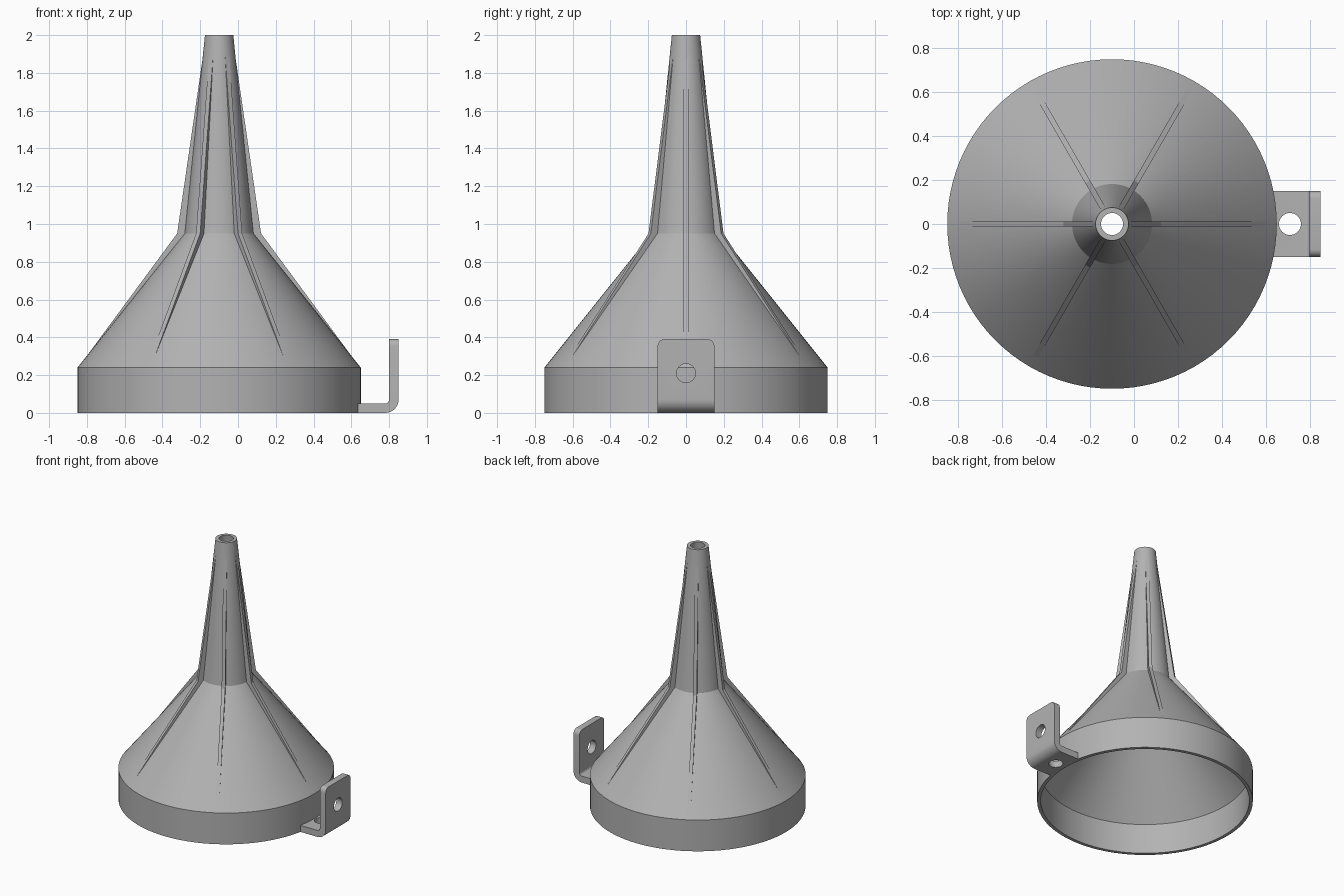
import bpy, bmesh, math
from mathutils import Matrix, Vector

if "Cube" in bpy.data.objects:
    bpy.data.objects.remove(bpy.data.objects["Cube"])

CX = -0.10   # funnel axis
SEG = 96

grey = bpy.data.materials.new("plain grey")
grey.diffuse_color = (0.45, 0.45, 0.45, 1)
grey.use_nodes = True
grey.node_tree.nodes["Principled BSDF"].inputs["Base Color"].default_value = grey.diffuse_color


def finish(bm, name, smooth=True):
    bmesh.ops.recalc_face_normals(bm, faces=bm.faces)
    me = bpy.data.meshes.new(name)
    bm.to_mesh(me)
    bm.free()
    me.materials.append(grey)
    ob = bpy.data.objects.new(name, me)
    bpy.context.collection.objects.link(ob)
    if smooth:
        smooth_object(ob)
    return ob


def smooth_object(ob):
    bpy.ops.object.select_all(action='DESELECT')
    ob.select_set(True)
    bpy.context.view_layer.objects.active = ob
    bpy.ops.object.shade_smooth_by_angle(angle=math.radians(25))


def prism(bm, pts, depth):
    """Extrude an (x, z) outline along y, centred on y = 0."""
    f = bm.faces.new([bm.verts.new((x, -depth / 2, z)) for x, z in pts])
    ext = bmesh.ops.extrude_face_region(bm, geom=[f])["geom"]
    new = [v for v in ext if isinstance(v, bmesh.types.BMVert)]
    bmesh.ops.translate(bm, verts=new, vec=(0, depth, 0))
    return list(f.verts) + new


# Funnel shell: closed wall profile (radius, height) spun round the axis
wall = [(0.75, 0), (0.75, 0.24), (0.182, 0.95), (0.075, 2.0),
        (0.05, 2.0), (0.157, 0.94), (0.725, 0.23), (0.725, 0)]
bm = bmesh.new()
rings = []
for r, z in wall:
    rings.append([bm.verts.new((CX + r * math.cos(2 * math.pi * i / SEG),
                                r * math.sin(2 * math.pi * i / SEG), z))
                  for i in range(SEG)])
for k, a in enumerate(rings):
    b = rings[(k + 1) % len(rings)]
    for i in range(SEG):
        j = (i + 1) % SEG
        bm.faces.new((a[i], a[j], b[j], b[i]))
finish(bm, "funnel_shell")

# Six thin ribs running down the cone and the spout
rib = [(0.745, 0.241), (0.222, 0.95), (0.084, 1.90), (0.075, 1.90),
       (0.17, 0.945), (0.735, 0.241)]
bm = bmesh.new()
for k in range(6):
    verts = prism(bm, rib, 0.025)
    bmesh.ops.transform(bm, verts=verts,
                        matrix=Matrix.Translation((CX, 0, 0)) @ Matrix.Rotation(k * math.pi / 3, 4, 'Z'))
finish(bm, "ribs", smooth=False)

# Bent mounting bracket: L profile with a rounded bend
T, RO, RI = 0.05, 0.07, 0.02


def arc(r, n=8):
    c = (0.85 - RO, RO)
    return [(c[0] + r * math.sin(t), c[1] - r * math.cos(t))
            for t in (math.pi / 2 * i / n for i in range(n + 1))]


profile = [(0.632, 0)] + arc(RO) + [(0.85, 0.39), (0.80, 0.39)] + arc(RI)[::-1] + [(0.632, T)]
bm = bmesh.new()
prism(bm, profile, 0.30)
corners = [e for e in bm.edges
           if all(v.co.z > 0.385 for v in e.verts)
           and abs(e.verts[0].co.y - e.verts[1].co.y) < 1e-4]
bmesh.ops.bevel(bm, geom=corners, offset=0.035, segments=6, profile=0.5, affect='EDGES')
bracket = finish(bm, "mounting_bracket", smooth=False)

# Screw holes: one in each leg of the bracket
bm = bmesh.new()
for pos, rot in (((0.71, 0, 0.025), Matrix.Identity(4)),
                 ((0.825, 0, 0.21), Matrix.Rotation(math.pi / 2, 4, 'Y'))):
    bmesh.ops.create_cone(bm, cap_ends=True, segments=32, radius1=0.05, radius2=0.05,
                          depth=0.09, matrix=Matrix.Translation(Vector(pos)) @ rot)
cutter = finish(bm, "hole_cutter", smooth=False)
cutter.hide_render = True
mod = bracket.modifiers.new("holes", 'BOOLEAN')
mod.operation = 'DIFFERENCE'
mod.solver = 'EXACT'
mod.object = cutter
bpy.context.view_layer.objects.active = bracket
bpy.ops.object.modifier_apply(modifier=mod.name)
bpy.data.objects.remove(cutter)
smooth_object(bracket)
